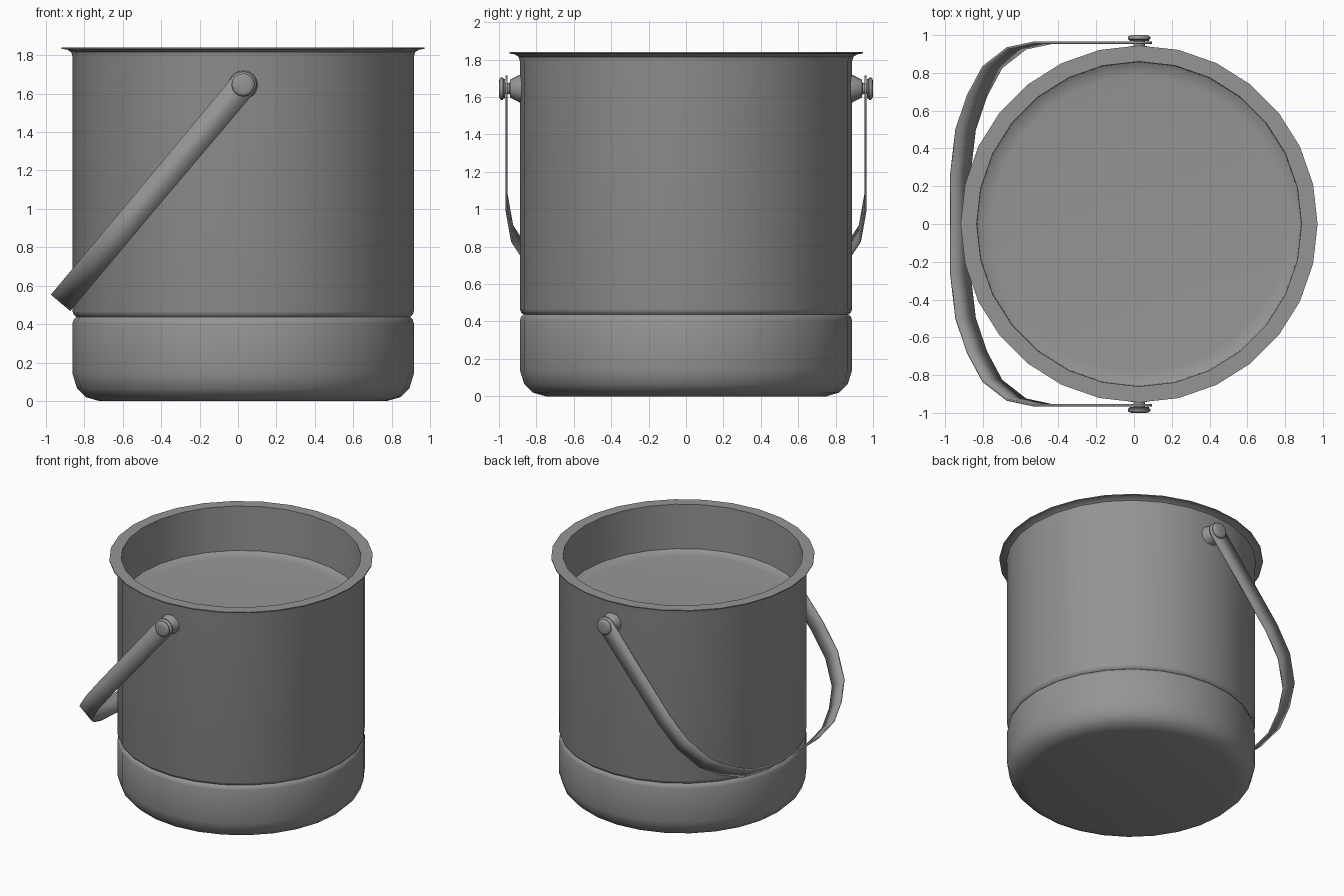
import bpy
import bmesh
from math import cos, sin, pi, radians, atan2
from mathutils import Vector

cube = bpy.data.objects.get("Cube")
if cube:
    bpy.data.objects.remove(cube, do_unlink=True)

steel = bpy.data.materials.new("brushed grey")
steel.use_nodes = True
GREY = (0.3, 0.3, 0.3, 1)
steel.diffuse_color = GREY
steel.node_tree.nodes["Principled BSDF"].inputs["Base Color"].default_value = GREY

AXIS_X = 0.027      # centre line of the pail
PIVOT_Z = 1.645     # height of the handle studs


def finish(bm, name, angle=40):
    bmesh.ops.recalc_face_normals(bm, faces=bm.faces)
    mesh = bpy.data.meshes.new(name)
    bm.to_mesh(mesh)
    bm.free()
    obj = bpy.data.objects.new(name, mesh)
    bpy.context.collection.objects.link(obj)
    mesh.materials.append(steel)
    bpy.ops.object.select_all(action='DESELECT')
    obj.select_set(True)
    bpy.context.view_layer.objects.active = obj
    bpy.ops.object.shade_smooth_by_angle(angle=radians(angle))
    return obj


def lathe(name, profile, sides):
    """Turn a (radius, height) profile about z and cap both ends."""
    bm = bmesh.new()
    rings = [[bm.verts.new((r * cos(2 * pi * i / sides), r * sin(2 * pi * i / sides), z))
              for i in range(sides)] for r, z in profile]
    for a, b in zip(rings, rings[1:]):
        for i in range(sides):
            j = (i + 1) % sides
            bm.faces.new((a[i], a[j], b[j], b[i]))
    bm.faces.new(rings[0])
    bm.faces.new(rings[-1])
    return finish(bm, name)


# Pail: rounded base, groove, straight wall, flared rim, inner wall and floor
pail = lathe("pail", [
    (0.75, 0), (0.82, 0.02), (0.865, 0.065), (0.888, 0.14),
    (0.888, 0.405), (0.882, 0.425), (0.868, 0.437), (0.882, 0.449), (0.888, 0.465),
    (0.888, 1.79), (0.895, 1.815), (0.915, 1.828), (0.945, 1.833), (0.945, 1.84),
    (0.86, 1.84), (0.857, 1.49), (0.83, 1.475), (0.78, 1.47)], 28)
pail.location.x = AXIS_X

# Handle studs: flared boss, neck and rounded cap on each side
for name, side in (("front_stud", -1), ("back_stud", 1)):
    stud = lathe(name, [
        (0.078, 0.87), (0.073, 0.892), (0.055, 0.925), (0.048, 0.94), (0.03, 0.943),
        (0.03, 0.968), (0.052, 0.969), (0.052, 0.975), (0.06, 0.979),
        (0.06, 0.988), (0.054, 0.996), (0.04, 1.0)], 16)
    stud.rotation_euler.x = -side * pi / 2
    stud.location = (AXIS_X, 0, PIVOT_Z)

# Handle: flat strap hanging from the studs, with rounded ends
along = Vector((-0.947, 0, -1.13)).normalized()
across = Vector((along.z, 0, -along.x))
pivot = Vector((AXIS_X, 0, PIVOT_Z))
half_path = [(0.96, 0.79), (0.93, 1.01), (0.83, 1.21), (0.68, 1.335), (0.50, 1.43), (0.26, 1.474)]
tip = [(0.96, 0.07 * -sin(a), 0.07 * cos(a)) for a in
       (radians(d) for d in (75, 50, 25, 0))]
half = tip + [(y, s, 0.066) for y, s in half_path]
path = half + [(-y, s, w) for y, s, w in reversed(half)]
bm = bmesh.new()
rows = []
for y, s, w in path:
    centre = pivot + along * s + Vector((0, y, 0))
    rows.append((bm.verts.new(centre + across * w), bm.verts.new(centre - across * w)))
for a, b in zip(rows, rows[1:]):
    bm.faces.new((a[0], a[1], b[1], b[0]))
handle = finish(bm, "handle")
band = handle.modifiers.new("thickness", 'SOLIDIFY')
band.thickness = 0.012
band.offset = 0
